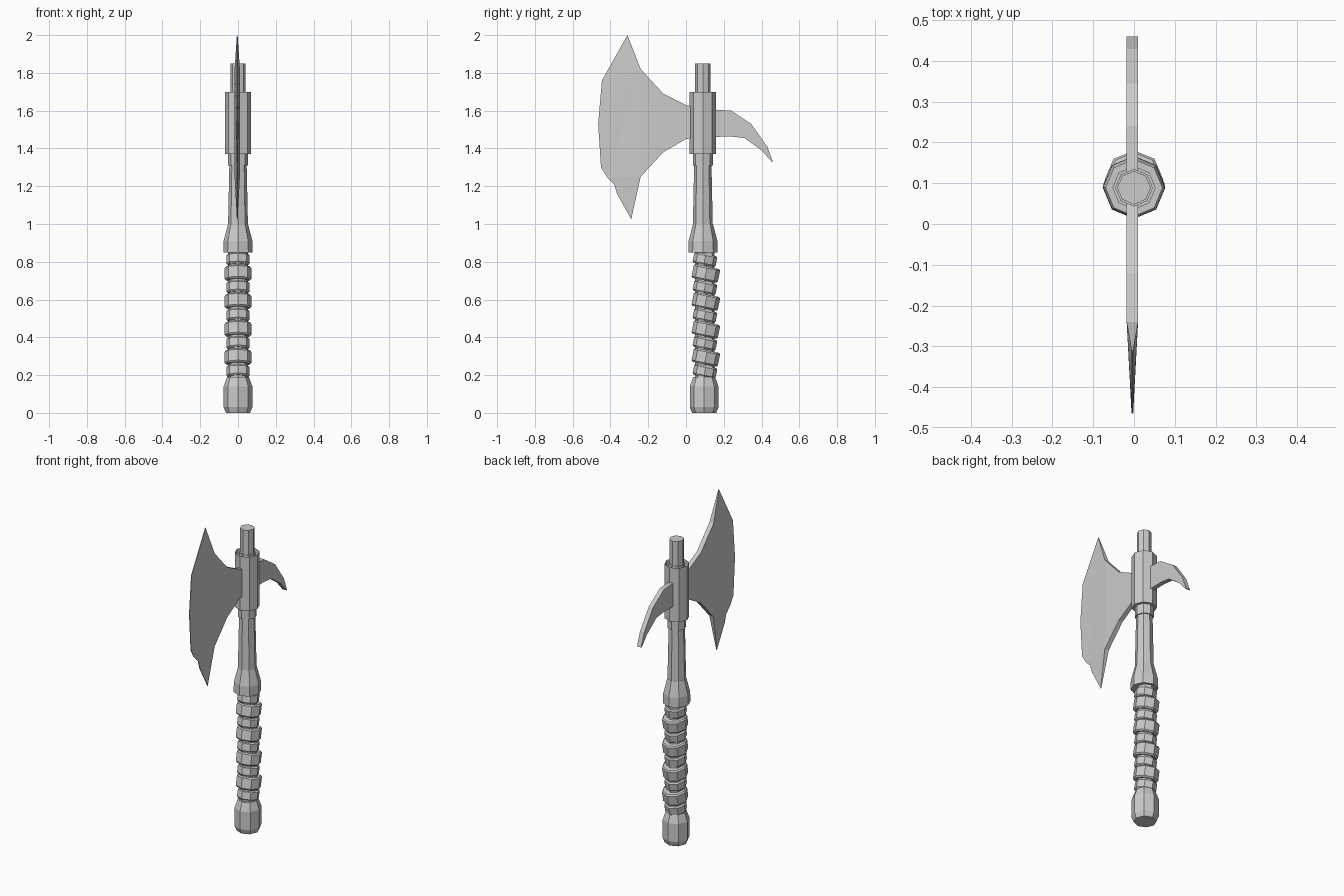
import bpy, bmesh, math
from mathutils import Matrix, Vector

cube = bpy.data.objects.get("Cube")
if cube:
    bpy.data.objects.remove(cube)

grey = bpy.data.materials.new("plain grey")
grey.use_nodes = True
colour = (0.6, 0.6, 0.6, 1)
grey.diffuse_color = colour
grey.node_tree.nodes["Principled BSDF"].inputs["Base Color"].default_value = colour

SIDES = 8
SHAFT_Y = 0.089


def finish(name, bm):
    bmesh.ops.recalc_face_normals(bm, faces=bm.faces)
    mesh = bpy.data.meshes.new(name)
    bm.to_mesh(mesh)
    bm.free()
    mesh.materials.append(grey)
    obj = bpy.data.objects.new(name, mesh)
    bpy.context.collection.objects.link(obj)
    return obj


def lathe(name, profile, y=SHAFT_Y, z=0, tilt=0, cap_bottom=True, cap_top=True):
    """Eight-sided turned part from (radius, height) pairs."""
    bm = bmesh.new()
    place = Matrix.Translation((0, y, z)) @ Matrix.Rotation(tilt, 4, 'X')
    rings = []
    for r, h in profile:
        angles = [2 * math.pi * i / SIDES for i in range(SIDES)]
        rings.append([bm.verts.new(place @ Vector((r * math.cos(a), r * math.sin(a), h)))
                      for a in angles])
    for low, high in zip(rings, rings[1:]):
        for i in range(SIDES):
            j = (i + 1) % SIDES
            bm.faces.new((low[i], low[j], high[j], high[i]))
    if cap_bottom:
        bm.faces.new(rings[0][::-1])
    if cap_top:
        bm.faces.new(rings[-1])
    return finish(name, bm)


def plate(name, top, bottom, edge=()):
    """Flat part in the y-z plane: strips between two chains of
    (y, z, half thickness), closed by an optional cutting-edge fan."""
    bm = bmesh.new()
    mid = -0.004

    def chain(points):
        return [(bm.verts.new((mid - t, y, z)), bm.verts.new((mid + t, y, z)))
                for y, z, t in points]

    up, down, rim = chain(top), chain(bottom), chain(edge)
    for k in (0, 1):
        for i in range(len(up) - 1):
            bm.faces.new((up[i][k], up[i + 1][k], down[i + 1][k], down[i][k]))
        if rim:
            # bevelled part, split between the two halves of the cutting edge
            run = [up[-1]] + rim + [down[-1]]
            half = len(run) // 2
            for i in range(len(run) - 1):
                hub = up[-1] if i < half else down[-1]
                if hub not in (run[i], run[i + 1]):
                    bm.faces.new((hub[k], run[i][k], run[i + 1][k]))
            bm.faces.new((up[-1][k], run[half][k], down[-1][k]))
    outline = up + rim + down[::-1]
    for a, b in zip(outline, outline[1:] + outline[:1]):
        bm.faces.new((a[0], b[0], b[1], a[1]))
    return finish(name, bm)


# Handle
lathe("pommel", [(0.064, 0), (0.076, 0.03), (0.076, 0.14), (0.058, 0.19)], y=0.096)
lathe("grip_core", [(0.052, 0.15), (0.052, 0.9)], y=0.1)
lathe("grip_guard", [(0.077, 0.85), (0.076, 0.91), (0.053, 1.0)], y=0.09)
lathe("shaft", [(0.053, 0.98), (0.046, 1.31), (0.046, 1.7), (0.041, 1.7), (0.041, 1.85)])

# Slanted leather wraps, alternating wide and narrow
for n in range(9):
    wide = n % 2 == 1
    r = 0.071 if wide else 0.062
    h = 0.037 if wide else 0.029
    lathe(f"grip_wrap_{n + 1}",
          [(r - 0.007, -h), (r, -h + 0.008), (r, h - 0.008), (r - 0.007, h)],
          y=0.105 if wide else 0.1, z=0.22 + n * 0.074, tilt=-0.2)

# Head socket, open at the top
lathe("lower_collar", [(0.053, 1.31), (0.053, 1.4)])
lathe("head_socket", [(0.046, 1.37), (0.07, 1.37), (0.07, 1.7)],
      cap_bottom=False, cap_top=False)

# Axe blade, thinning to the cutting edge
T, E = 0.014, 0.002
plate("blade",
      [(0.08, 1.61, T), (0.0, 1.63, T), (-0.12, 1.69, T), (-0.24, 1.82, T)],
      [(0.08, 1.46, T), (0.0, 1.45, T), (-0.12, 1.38, T), (-0.24, 1.25, T)],
      [(-0.31, 2.0, E), (-0.445, 1.76, E), (-0.465, 1.53, E), (-0.45, 1.30, E),
       (-0.42, 1.25, E), (-0.38, 1.21, E), (-0.365, 1.16, E), (-0.29, 1.025, E)])

# Curved back spike
plate("back_spike",
      [(0.08, 1.61, T), (0.24, 1.60, T), (0.345, 1.53, T), (0.43, 1.41, T), (0.46, 1.33, T)],
      [(0.08, 1.46, T), (0.24, 1.463, T), (0.31, 1.455, T), (0.4, 1.39, T), (0.455, 1.328, T)])
